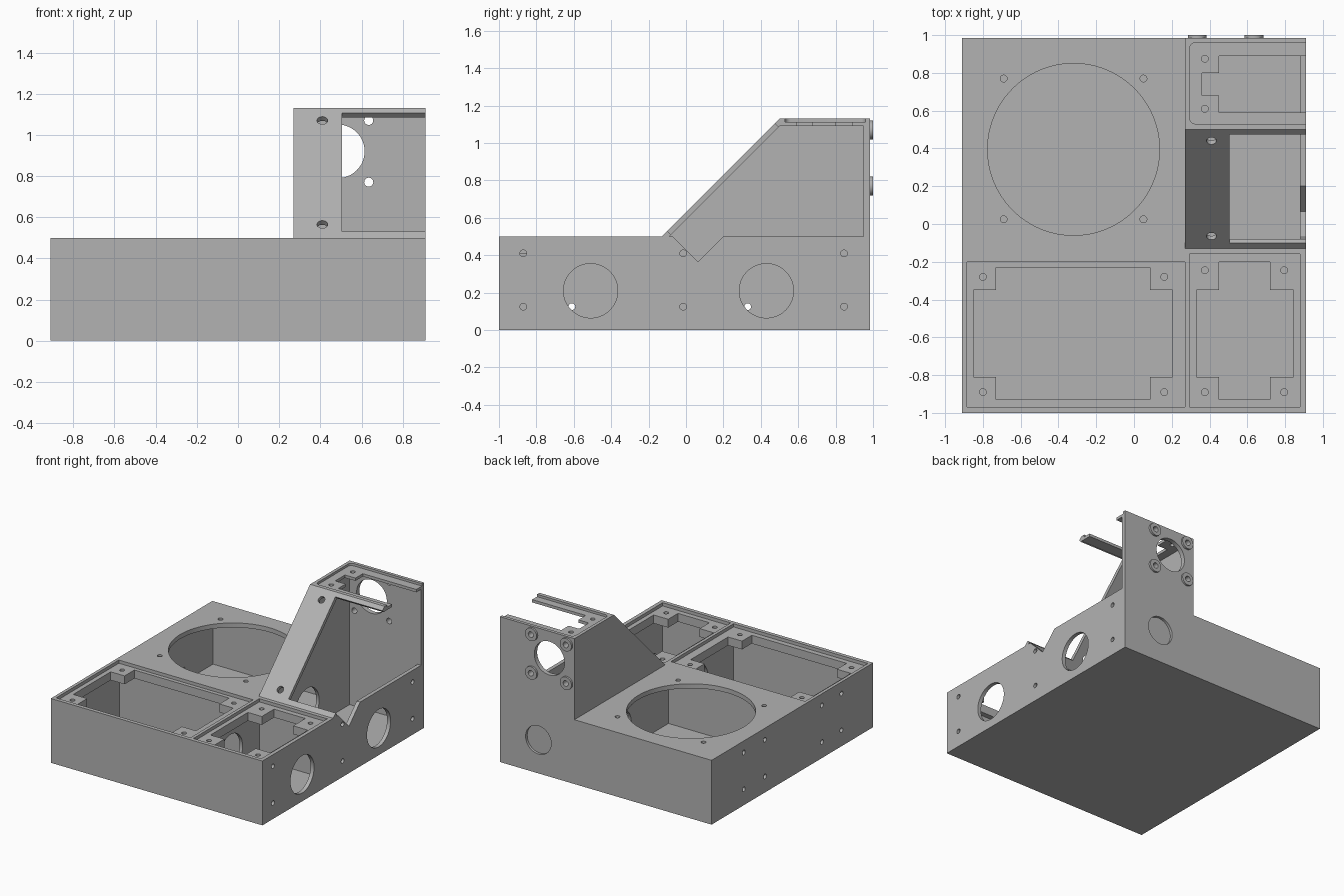
import bpy, bmesh, math
from mathutils import Matrix, Vector

if "Cube" in bpy.data.objects:
    bpy.data.objects.remove(bpy.data.objects["Cube"], do_unlink=True)

grey = bpy.data.materials.new("plain_grey")
grey.use_nodes = True
grey.diffuse_color = (0.45, 0.45, 0.45, 1)
grey.node_tree.nodes["Principled BSDF"].inputs["Base Color"].default_value = (0.45, 0.45, 0.45, 1)


def add_object(name, bm):
    bmesh.ops.recalc_face_normals(bm, faces=bm.faces)
    mesh = bpy.data.meshes.new(name)
    bm.to_mesh(mesh)
    bm.free()
    mesh.materials.append(grey)
    obj = bpy.data.objects.new(name, mesh)
    bpy.context.collection.objects.link(obj)
    return obj


def box(name, x, y, z, corner=0):
    bm = bmesh.new()
    bmesh.ops.create_cube(bm, size=1)
    for v in bm.verts:
        v.co = [r[0] if c < 0 else r[1] for c, r in zip(v.co, (x, y, z))]
    if corner:
        upright = [e for e in bm.edges if abs(e.verts[0].co.z - e.verts[1].co.z) > 1e-4]
        bmesh.ops.bevel(bm, geom=upright, offset=corner, segments=6, profile=0.5, affect='EDGES')
    return add_object(name, bm)


def prism(name, profile, x0, x1):
    """Extrude a (y, z) profile along x."""
    bm = bmesh.new()
    face = bm.faces.new([bm.verts.new((x0, y, z)) for y, z in profile])
    new = bmesh.ops.extrude_face_region(bm, geom=[face])["geom"]
    bmesh.ops.translate(bm, vec=(x1 - x0, 0, 0),
                        verts=[g for g in new if isinstance(g, bmesh.types.BMVert)])
    return add_object(name, bm)


def rod(name, centre, axis, radius, length, sides=24):
    bm = bmesh.new()
    turn = Vector(axis).to_track_quat('Z', 'Y').to_matrix().to_4x4()
    bmesh.ops.create_cone(bm, cap_ends=True, segments=sides, radius1=radius, radius2=radius,
                          depth=length, matrix=Matrix.Translation(centre) @ turn)
    return add_object(name, bm)


def combine(target, tool, operation='DIFFERENCE'):
    """Apply a boolean and discard the tool."""
    mod = target.modifiers.new("bool", 'BOOLEAN')
    mod.operation, mod.solver, mod.object = operation, 'EXACT', tool
    deps = bpy.context.evaluated_depsgraph_get()
    mesh = bpy.data.meshes.new_from_object(target.evaluated_get(deps))
    target.modifiers.remove(mod)
    target.data = mesh
    bpy.data.objects.remove(tool, do_unlink=True)


X, Y, Z = (1, 0, 0), (0, 1, 0), (0, 0, 1)

# Solid base and sloped tower
body = box("enclosure_body", (-0.91, 0.91), (-1, 0.985), (0, 0.5))
combine(body, prism("tower", [(-0.33, 0.3), (0.985, 0.3), (0.985, 1.13), (0.5, 1.13)],
                    0.27, 0.91), 'UNION')


def cut_box(*ranges, corner=0):
    combine(body, box("cutter", *ranges, corner=corner))


def cut_rod(*args):
    combine(body, rod("cutter", *args))


# Lidded front bays: cavity, cross-shaped opening, lid recess, screw holes
bays = [
    ((-0.88, 0.27), (-0.97, -0.2), (-0.885, 0.27), (-0.85, 0.205), (-0.73, 0.085),
     (-0.93, -0.23), (-0.8, 0.16), (-0.89, -0.28)),
    ((0.295, 0.88), (-0.97, -0.16), (0.295, 0.88), (0.33, 0.845), (0.45, 0.72),
     (-0.93, -0.2), (0.375, 0.795), (-0.89, -0.245)),
]
for cav_x, cav_y, lid_x, wide_x, narrow_x, long_y, hole_x, hole_y in bays:
    cut_box(cav_x, cav_y, (0.03, 0.41))
    cut_box(narrow_x, long_y, (0.38, 0.6))
    cut_box(wide_x, (-0.81, -0.35), (0.39, 0.61))
    cut_box(lid_x, cav_y, (0.475, 0.62))
    for x in hole_x:
        for y in hole_y:
            cut_rod((x, y, 0.45), Z, 0.018, 0.16)

# Rear bay with large round opening in its top
cut_box((-0.88, 0.27), (-0.17, 0.95), (0.03, 0.465))
cut_rod((-0.32, 0.395, 0.5), Z, 0.455, 0.2, 96)
for x in (-0.69, 0.05):
    for y in (0.025, 0.77):
        cut_rod((x, y, 0.5), Z, 0.018, 0.2)

# Tower cavity, open on the side above the base
combine(body, prism("cutter", [(-0.13, 0.03), (0.95, 0.03), (0.95, 1.09), (0.5, 1.09),
                               (-0.13, 0.46)], 0.295, 0.88))
combine(body, prism("cutter", [(-0.09, 0.5), (0.95, 0.5), (0.95, 1.09), (0.5, 1.09)], 0.6, 1))

# Screen opening cut square to the slope, notching the side wall
combine(body, prism("cutter", [(-0.2, 0.63), (0.065, 0.365), (0.64, 0.94), (0.375, 1.205)],
                    0.505, 1.05))
for y, z in ((0.44, 1.07), (-0.065, 0.565)):
    cut_rod((0.41, y, z), (0, 1, -1), 0.026, 0.12)

# Tower roof opening and lid recess
cut_box((0.45, 1.1), (0.59, 0.89), (1.05, 1.2))
cut_box((0.36, 0.5), (0.68, 0.8), (1.04, 1.21))
cut_box((0.295, 1.2), (0.53, 0.96), (1.112, 1.22), corner=0.03)
for y in (0.61, 0.875):
    cut_rod((0.375, y, 1.1), Z, 0.018, 0.1)

# Round side ports, running through the inner divider
for y in (-0.51, 0.43):
    cut_rod((0.6, y, 0.21), X, 0.145, 0.8, 64)

# Small screw holes in both side walls
for side, rows in ((0.91, (-0.87, -0.015, 0.845)), (-0.91, (-0.61, -0.37, 0.33, 0.59))):
    for y in rows:
        for z in (0.125, 0.41):
            cut_rod((side, y, z), X, 0.018, 0.1)

# Back wall: round window and shallow round pocket
cut_rod((0.485, 0.97, 0.92), Y, 0.13, 0.1, 64)
cut_rod((0.58, 0.985, 0.26), Y, 0.11, 0.04, 48)

# Screw collars around the window
parts = [body]
for x in (0.335, 0.635):
    for z in (0.77, 1.07):
        cut_rod((x, 0.97, z), Y, 0.022, 0.1)
        collar = rod("screw_collar", (x, 0.99, z), Y, 0.05, 0.02, 32)
        combine(collar, rod("cutter", (x, 0.99, z), Y, 0.022, 0.1))
        parts.append(collar)

# Smooth the round walls, keep edges sharp
for obj in bpy.context.selected_objects:
    obj.select_set(False)
for obj in parts:
    obj.select_set(True)
bpy.context.view_layer.objects.active = body
bpy.ops.object.shade_smooth_by_angle(angle=math.radians(30))
